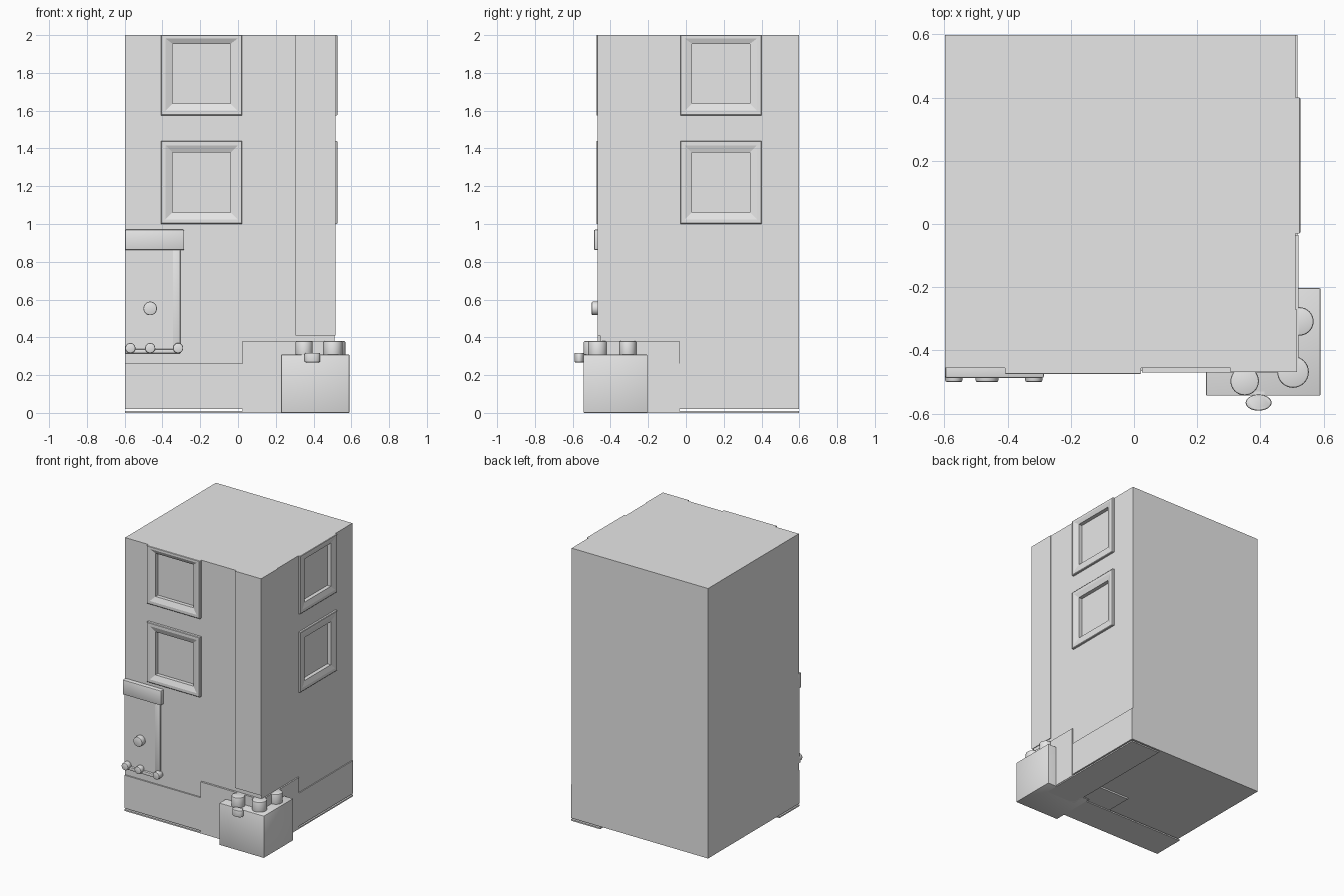
import bpy
import bmesh
from mathutils import Matrix, Vector

cube = bpy.data.objects.get("Cube")
if cube:
    bpy.data.objects.remove(cube, do_unlink=True)

GREY = (0.8, 0.8, 0.8, 1.0)
stone = bpy.data.materials.new("stone_grey")
stone.use_nodes = True
stone.diffuse_color = GREY
stone.node_tree.nodes["Principled BSDF"].inputs["Base Color"].default_value = GREY


def finish(name, bm, smooth=False):
    bmesh.ops.recalc_face_normals(bm, faces=bm.faces)
    mesh = bpy.data.meshes.new(name)
    bm.to_mesh(mesh)
    bm.free()
    mesh.materials.append(stone)
    obj = bpy.data.objects.new(name, mesh)
    bpy.context.collection.objects.link(obj)
    bpy.ops.object.select_all(action='DESELECT')
    obj.select_set(True)
    bpy.context.view_layer.objects.active = obj
    if smooth:
        bpy.ops.object.shade_smooth_by_angle()
    return obj


def box(name, x, y, z, bevel=0.0):
    bm = bmesh.new()
    size = Vector((x[1] - x[0], y[1] - y[0], z[1] - z[0]))
    mid = Vector((x[0] + x[1], y[0] + y[1], z[0] + z[1])) / 2
    bmesh.ops.create_cube(bm, size=1, matrix=Matrix.Translation(mid) @ Matrix.Diagonal(size).to_4x4())
    if bevel:
        bmesh.ops.bevel(bm, geom=bm.edges[:], offset=bevel, segments=2, profile=0.5, affect='EDGES')
    return finish(name, bm, bevel > 0)


def peg(name, mid, radius, depth, axis='Z', squash=1.0):
    bm = bmesh.new()
    bmesh.ops.create_cone(bm, cap_ends=True, segments=32, radius1=radius, radius2=radius, depth=depth)
    rims = [e for e in bm.edges if abs(e.verts[0].co.z - e.verts[1].co.z) < depth / 2]
    bmesh.ops.bevel(bm, geom=rims, offset=0.006, segments=2, profile=0.5, affect='EDGES')
    turn = Matrix.Rotation(1.5707963, 4, 'X') if axis == 'Y' else Matrix.Diagonal((1, squash, 1, 1))
    bm.transform(Matrix.Translation(mid) @ turn)
    return finish(name, bm, True)


FRONT, SIDE = -0.455, 0.51


def place(side, u, z, out):
    """Point on the front or side wall, pushed outward."""
    return (SIDE + out, u, z) if side else (u, FRONT - out, z)


def window_frame(name, side, u0, z0, z1, width=0.43, hole=0.31):
    """Raised frame whose inner lip slopes back to a sunken pane."""
    bm = bmesh.new()
    rim = 0.062
    proud = 0.016 if side else 0.02
    rings = []
    for inset, out in ((0, -0.004), (0, proud - 0.003), (0.004, proud), (0.025, proud),
                       (rim, 0.006), (rim, -0.022)):
        a, b = u0 + inset, u0 + width - inset
        low, high = z0 + inset, z1 - inset * (0.75 if z1 > 1.9 else 1)
        rings.append([bm.verts.new(place(side, u, z, out))
                      for u, z in ((a, low), (b, low), (b, high), (a, high))])
    for r, s in zip(rings, rings[1:]):
        for i in range(4):
            j = (i + 1) % 4
            bm.faces.new((r[i], r[j], s[j], s[i]))
    bm.faces.new(rings[-1])
    return finish(name, bm)


# Main tower with window recesses
tower = box("tower_walls", (-0.597, SIDE), (FRONT, 0.597), (0.02, 2.0))
rows = (("lower", 1.0, 1.44), ("upper", 1.575, 2.0))
for side, u0, wall in ((False, -0.408, "front"), (True, -0.03, "right")):
    for row, z0, z1 in rows:
        a, b = u0 + 0.055, u0 + 0.375
        lo, hi = z0 + 0.055, z1 - 0.04
        if side:
            cutter = box("window_cutter", (SIDE - 0.03, SIDE + 0.05), (a, b), (lo, hi))
        else:
            cutter = box("window_cutter", (a, b), (FRONT - 0.05, FRONT + 0.03), (lo, hi))
        cutter.hide_render = True
        mod = tower.modifiers.new("recess", 'BOOLEAN')
        mod.operation = 'DIFFERENCE'
        mod.solver = 'EXACT'
        mod.object = cutter
        bpy.context.view_layer.objects.active = tower
        bpy.ops.object.modifier_apply(modifier=mod.name)
        bpy.data.objects.remove(cutter, do_unlink=True)
        window_frame(f"{wall}_{row}_window", side, u0, z0, z1)

# Corner pilaster
box("corner_pilaster", (0.305, 0.515), (-0.468, -0.27), (0.41, 2.0))

# Plinth bands, taller plinth corner and thin ground strips
box("front_plinth", (-0.597, 0.1), (-0.465, -0.4), (0.02, 0.262))
box("right_plinth", (0.45, 0.517), (-0.1, 0.597), (0.02, 0.262))
box("plinth_corner", (0.025, 0.52), (-0.469, -0.035), (0.008, 0.38))
box("front_ground_strip", (-0.597, 0.3), (-0.465, -0.23), (0.0, 0.01))
box("right_ground_strip", (0.28, 0.517), (-0.3, 0.597), (0.0, 0.01))

# Corner block with pegs on top and a connector on the front
box("corner_block", (0.228, 0.59), (-0.543, -0.203), (0.0, 0.308), 0.004)
for i, (x, y, r) in enumerate(((0.35, -0.497, 0.045), (0.503, -0.468, 0.05), (0.523, -0.308, 0.045))):
    peg(f"block_peg_{i + 1}", (x, y, 0.335), r, 0.09)
box("connector_neck", (0.378, 0.412), (-0.565, -0.53), (0.275, 0.312))
peg("connector_knob", (0.394, -0.565, 0.293), 0.041, 0.05, squash=0.62)

# Doorway at the left end of the front wall
box("door_panel", (-0.597, -0.34), (-0.461, -0.43), (0.32, 0.87))
box("door_jamb", (-0.345, -0.305), (-0.469, -0.43), (0.32, 0.87), 0.003)
box("door_lintel", (-0.597, -0.285), (-0.487, -0.43), (0.862, 0.97), 0.006)
box("door_step", (-0.597, -0.305), (-0.478, -0.43), (0.315, 0.338), 0.004)
peg("door_knob", (-0.465, -0.475, 0.553), 0.036, 0.05, 'Y')
for i, x in enumerate((-0.57, -0.465, -0.317)):
    peg(f"step_stud_{i + 1}", (x, -0.475, 0.343), 0.027, 0.05, 'Y')
